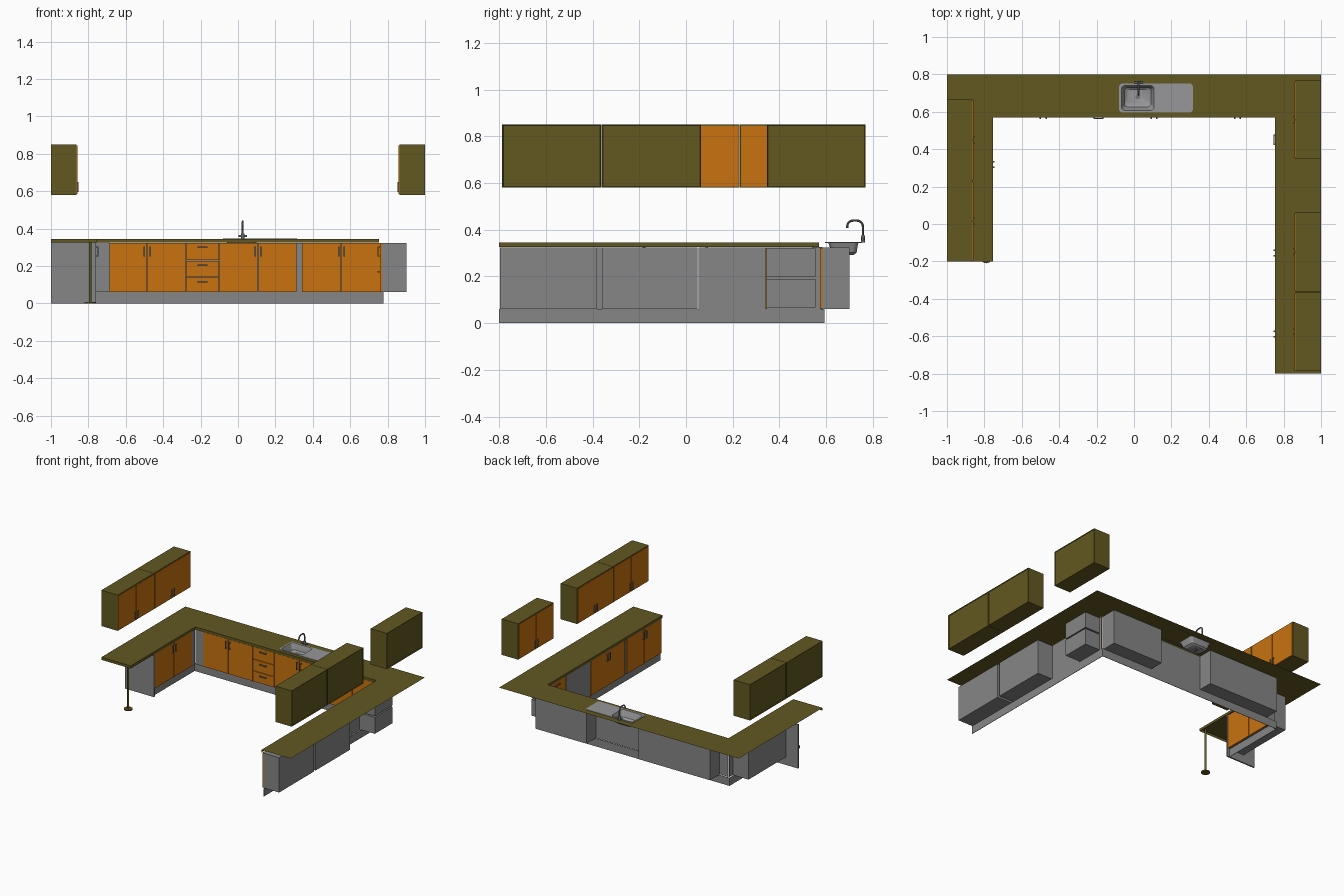
import bpy, bmesh, math
from mathutils import Vector

if "Cube" in bpy.data.objects:
    bpy.data.objects.remove(bpy.data.objects["Cube"])


def material(name, r, g, b):
    m = bpy.data.materials.new(name)
    m.diffuse_color = (r, g, b, 1)
    m.use_nodes = True
    m.node_tree.nodes["Principled BSDF"].inputs["Base Color"].default_value = m.diffuse_color
    return m


ORANGE = material("orange_front", 0.58, 0.17, 0.005)
OLIVE = material("olive_board", 0.122, 0.097, 0.015)
GREY = material("grey_carcass", 0.24, 0.24, 0.24)
STEEL = material("brushed_steel", 0.31, 0.31, 0.32)
METAL = material("dark_metal", 0.16, 0.17, 0.18)


def finish(bm, name, mat):
    me = bpy.data.meshes.new(name)
    bm.to_mesh(me)
    bm.free()
    me.materials.append(mat)
    ob = bpy.data.objects.new(name, me)
    bpy.context.collection.objects.link(ob)
    return ob


def smooth(ob):
    bpy.ops.object.select_all(action='DESELECT')
    ob.select_set(True)
    bpy.context.view_layer.objects.active = ob
    bpy.ops.object.shade_smooth_by_angle()


# Runs of units: a = position along the wall, d = depth behind the front plane
RUNS = {
    "back": lambda a, d: (a, 0.57 + d),
    "left": lambda a, d: (-0.755 - d, a),
    "right": lambda a, d: (0.755 + d, a),
    "upper_left": lambda a, d: (-0.86 - d, a),
    "upper_right": lambda a, d: (0.86 + d, a),
}


def box(bm, run, a0, a1, d0, d1, z0, z1):
    p, q = RUNS[run](a0, d0), RUNS[run](a1, d1)
    vs = bmesh.ops.create_cube(bm, size=1)["verts"]
    for v in vs:
        v.co = ((p[0] + q[0]) / 2 + v.co.x * abs(q[0] - p[0]),
                (p[1] + q[1]) / 2 + v.co.y * abs(q[1] - p[1]),
                (z0 + z1) / 2 + v.co.z * (z1 - z0))


def part(name, mat, run, *dims):
    bm = bmesh.new()
    box(bm, run, *dims)
    return finish(bm, f"{run}_{name}", mat)


def handle(run, a, z, vertical=True, length=0.055):
    bm = bmesh.new()
    h, t = length / 2, 0.004
    if vertical:
        box(bm, run, a - t, a + t, -0.008, -0.003, z - h, z + h)
        for s in (-1, 1):
            box(bm, run, a - t, a + t, -0.003, 0.006, z + s * (h - t) - t, z + s * (h - t) + t)
    else:
        box(bm, run, a - h, a + h, -0.008, -0.003, z - t, z + t)
        for s in (-1, 1):
            box(bm, run, a + s * (h - t) - t, a + s * (h - t) + t, -0.003, 0.006, z - t, z + t)
    finish(bm, f"{run}_handle", METAL)


def doors(run, a0, a1):
    """Pair of base doors with handles at the meeting edges."""
    m = (a0 + a1) / 2
    for b, c in ((a0, m), (m, a1)):
        part("door", ORANGE, run, b + 0.002, c - 0.002, 0.004, 0.014, 0.062, 0.322)
    for s in (-1, 1):
        handle(run, m + s * 0.015, 0.278)


def drawers(run, a0, a1, levels):
    for z0, z1 in zip(levels, levels[1:]):
        part("drawer_front", ORANGE, run, a0 + 0.002, a1 - 0.002, 0.004, 0.014, z0 + 0.002, z1 - 0.002)
        handle(run, (a0 + a1) / 2, z1 - 0.025, False)


def carcass(run, a0, a1, depth, z0=0.06, z1=0.323):
    part("carcass", GREY, run, a0, a1, 0.014, depth, z0, z1)


# Back run base units
doors("back", -0.69, -0.28)
carcass("back", -0.69, -0.275, 0.13)
drawers("back", -0.28, -0.10, (0.06, 0.142, 0.23, 0.324))
carcass("back", -0.275, -0.095, 0.13)
doors("back", -0.10, 0.315)
carcass("back", -0.095, 0.34, 0.018)          # shallow backing behind sink doors
doors("back", 0.34, 0.765)
carcass("back", 0.34, 0.765, 0.13)
part("corner_filler", GREY, "back", -0.76, -0.69, 0.008, 0.014, 0.06, 0.325)

# Left run base unit and full-height end panel
doors("left", 0.095, 0.54)
carcass("left", 0.095, 0.54, 0.145)
part("corner_filler", GREY, "left", 0.54, 0.58, 0.008, 0.014, 0.06, 0.325)
part("end_panel", GREY, "left", 0.083, 0.094, 0.004, 0.245, 0, 0.33)

# Right run base units: two cupboards, an appliance front and a drawer stack
for a0, a1 in ((-0.795, -0.38), (-0.36, 0.05)):
    doors("right", a0, a1)
    carcass("right", a0, a1, 0.145)
part("gap_strip", GREY, "right", -0.38, -0.36, 0.01, 0.016, 0.06, 0.323)
part("appliance_front", GREY, "right", 0.054, 0.342, 0.004, 0.018, 0.06, 0.323)
drawers("right", 0.345, 0.555, (0.06, 0.195, 0.324))
carcass("right", 0.345, 0.555, 0.145, 0.067, 0.19)
carcass("right", 0.345, 0.555, 0.145, 0.2, 0.32)
part("drawer_backing", GREY, "right", 0.345, 0.575, 0.013, 0.018, 0.06, 0.323)

# Toe kicks
part("toe_kick", GREY, "back", -0.775, 0.778, 0.02, 0.023, 0, 0.06)
part("toe_kick", GREY, "left", 0.09, 0.592, 0.02, 0.023, 0, 0.06)
part("toe_kick", GREY, "right", -0.8, 0.592, 0.02, 0.023, 0, 0.06)


# Wall cupboards with recessed backs
def wall_cupboard(run, a0, a1):
    bm = bmesh.new()
    box(bm, run, a0, a1, 0.003, 0.14, 0.58, 0.85)
    side = -1 if "left" in run else 1
    bm.normal_update()
    back = [f for f in bm.faces if f.normal.x * side > 0.9]
    bmesh.ops.inset_region(bm, faces=back, thickness=0.007, depth=-0.005)
    finish(bm, f"{run}_cupboard", OLIVE)
    m = (a0 + a1) / 2
    for b, c in ((a0 + 0.005, m - 0.001), (m + 0.001, a1 - 0.005)):
        part("door", ORANGE, run, b, c, -0.001, 0.005, 0.586, 0.844)
    for s in (-1, 1):
        handle(run, m + s * 0.015, 0.622)


for a0, a1 in ((-0.2, 0.229), (0.231, 0.665)):
    wall_cupboard("upper_left", a0, a1)
for a0, a1 in ((-0.787, -0.363), (-0.361, 0.065), (0.347, 0.768)):
    wall_cupboard("upper_right", a0, a1)

# Countertop: a U-shaped sheet with a lip along its exposed edges
bm = bmesh.new()
TOP, LOW = 0.345, 0.325
for x0, x1, y0, y1 in ((-1, -0.755, -0.2, 0.57), (0.755, 1, -0.8, 0.57),
                       (-1, -0.755, 0.57, 0.8), (0.755, 1, 0.57, 0.8),
                       (-0.755, -0.07, 0.57, 0.8), (0.11, 0.755, 0.57, 0.8),
                       (-0.07, 0.11, 0.57, 0.605), (-0.07, 0.11, 0.742, 0.8)):
    bm.faces.new([bm.verts.new((x, y, TOP)) for x, y in ((x0, y0), (x1, y0), (x1, y1), (x0, y1))])
path = [(-1, -0.2), (-0.755, -0.2), (-0.755, 0.57), (0.755, 0.57), (0.755, -0.8)]
for p, q in zip(path, path[1:]):
    bm.faces.new([bm.verts.new(c) for c in ((*p, LOW), (*q, LOW), (*q, TOP), (*p, TOP))])
bmesh.ops.remove_doubles(bm, verts=bm.verts, dist=0.0005)
finish(bm, "countertop", OLIVE)


# Sink: drainer plate and basin made from stacked rounded rectangles
def rounded(bm, x0, x1, y0, y1, r, z, n=6):
    ring = []
    for k, (cx, cy) in enumerate(((x1 - r, y1 - r), (x0 + r, y1 - r), (x0 + r, y0 + r), (x1 - r, y0 + r))):
        for i in range(n + 1):
            t = (k + i / n) * math.pi / 2
            ring.append(bm.verts.new((cx + r * math.cos(t), cy + r * math.sin(t), z)))
    return ring


bm = bmesh.new()
rings = [rounded(bm, *d) for d in (
    (-0.08, 0.315, 0.595, 0.752, 0.02, 0.343), (-0.08, 0.315, 0.595, 0.752, 0.02, 0.348),
    (-0.068, 0.108, 0.607, 0.74, 0.02, 0.348), (-0.064, 0.104, 0.611, 0.736, 0.02, 0.338),
    (-0.052, 0.092, 0.625, 0.73, 0.022, 0.302), (-0.038, 0.078, 0.64, 0.718, 0.02, 0.292))]
for lo, hi in zip(rings, rings[1:]):
    for i in range(len(lo)):
        j = (i + 1) % len(lo)
        bm.faces.new((lo[i], lo[j], hi[j], hi[i]))
bm.faces.new(rings[-1])
smooth(finish(bm, "sink", STEEL))


def cylinder(name, mat, start, end, r, segs=20):
    a, b = Vector(start), Vector(end)
    bm = bmesh.new()
    bmesh.ops.create_cone(bm, cap_ends=True, segments=segs, radius1=r, radius2=r, depth=(b - a).length)
    rot = (b - a).to_track_quat('Z', 'Y')
    for v in bm.verts:
        v.co = rot @ v.co + (a + b) / 2
    ob = finish(bm, name, mat)
    smooth(ob)


cylinder("sink_drain", METAL, (0.02, 0.68, 0.286), (0.02, 0.68, 0.294), 0.012)

# Tap with curved spout and lever
cylinder("tap_base", METAL, (0.025, 0.757, 0.345), (0.025, 0.757, 0.375), 0.009)
cylinder("tap_lever", METAL, (0.002, 0.757, 0.36), (0.047, 0.757, 0.36), 0.006)
pts = [(0.757, 0.37)]
for cy, t0 in ((0.732, 0), (0.715, 90)):
    for i in range(7):
        t = math.radians(t0 + 15 * i)
        pts.append((cy + 0.025 * math.cos(t), 0.414 + 0.025 * math.sin(t)))
pts.append((0.69, 0.408))
cu = bpy.data.curves.new("tap_spout", 'CURVE')
cu.dimensions = '3D'
cu.bevel_depth, cu.bevel_resolution, cu.use_fill_caps = 0.005, 3, True
sp = cu.splines.new('POLY')
sp.points.add(len(pts) - 1)
for p, (y, z) in zip(sp.points, pts):
    p.co = (0.025, y, z, 1)
cu.materials.append(METAL)
spout = bpy.data.objects.new("tap_spout", cu)
bpy.context.collection.objects.link(spout)
bpy.ops.object.select_all(action='DESELECT')
spout.select_set(True)
bpy.context.view_layer.objects.active = spout
bpy.ops.object.convert(target='MESH')
smooth(spout)

# Post supporting the free end of the counter
cylinder("support_post", OLIVE, (-0.79, -0.18, 0), (-0.79, -0.18, 0.344), 0.007)
cylinder("support_foot", OLIVE, (-0.79, -0.18, 0), (-0.79, -0.18, 0.008), 0.03, 24)
